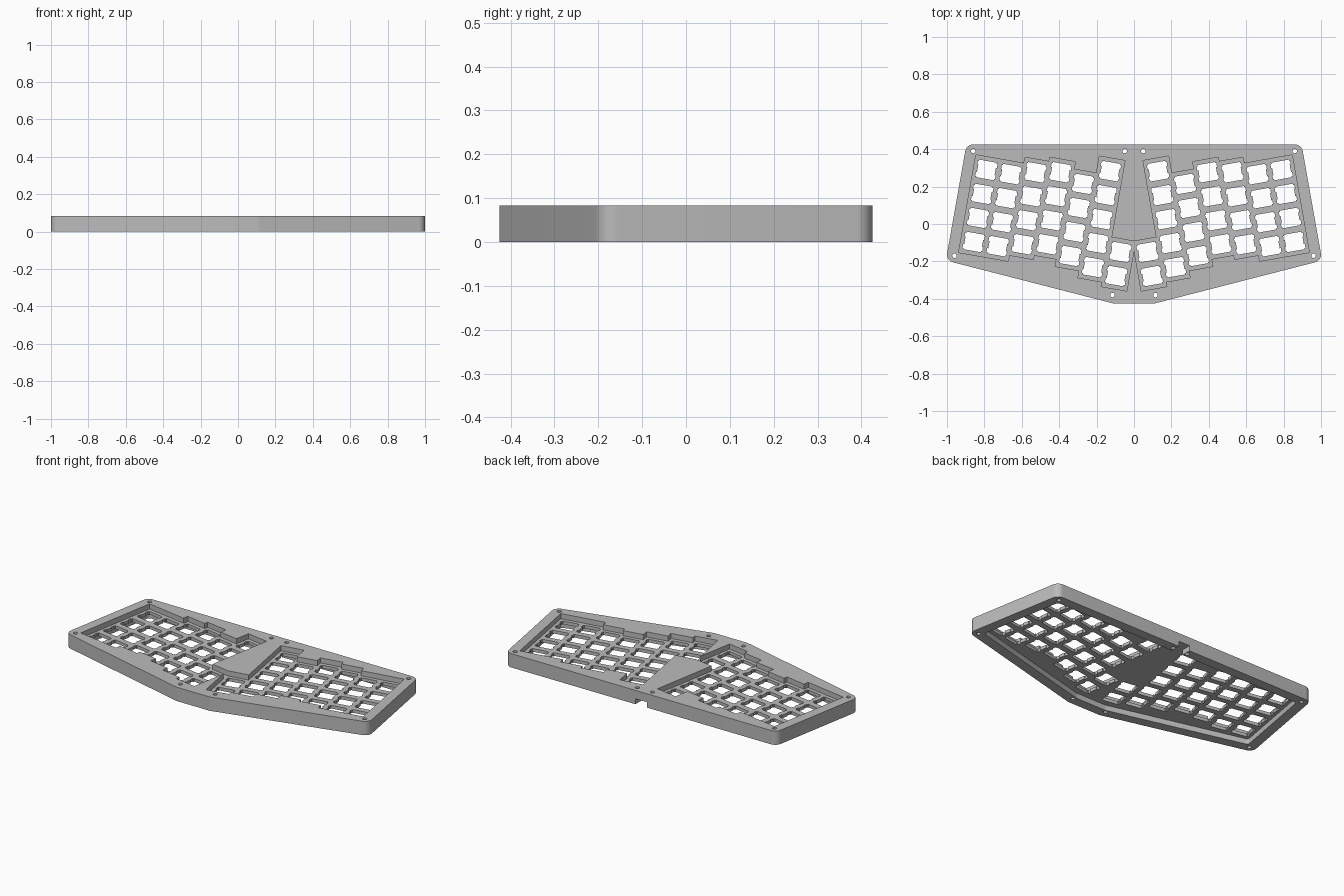
import bpy, bmesh, math
from mathutils import Vector

cube = bpy.data.objects.get("Cube")
if cube:
    bpy.data.objects.remove(cube, do_unlink=True)

HEIGHT, CAVITY_TOP, PLATE_TOP = 0.083, 0.033, 0.052
PITCH, TILT = 0.1303, math.radians(10)
ACROSS = Vector((math.cos(TILT), -math.sin(TILT)))
UP = Vector((math.sin(TILT), math.cos(TILT)))
FIRST_KEY = Vector((-0.789, 0.289))
# stagger, first row, last row for each column, outermost to innermost
COLUMNS = [(0, 0, 3), (0, 0, 3), (0.033, 0, 3), (0.056, 0, 3),
           (0.016, 0, 3), (-0.022, -1, 3), (-0.047, 2, 3)]


def prism(bm, points, z0, z1):
    """Closed prism over a 2D outline."""
    face = bm.faces.new([bm.verts.new((p[0], p[1], z0)) for p in points])
    top = bmesh.ops.extrude_face_region(bm, geom=[face])["geom"]
    moved = [v for v in top if isinstance(v, bmesh.types.BMVert)]
    bmesh.ops.translate(bm, verts=moved, vec=(0, 0, z1 - z0))


def make(name, bm):
    bmesh.ops.recalc_face_normals(bm, faces=bm.faces)
    mesh = bpy.data.meshes.new(name)
    bm.to_mesh(mesh)
    bm.free()
    obj = bpy.data.objects.new(name, mesh)
    bpy.context.collection.objects.link(obj)
    return obj


def fillet(points, radius, steps=8):
    """Round every corner of a convex outline."""
    out = []
    for i, p in enumerate(points):
        a = (points[i - 1] - p).normalized()
        b = (points[(i + 1) % len(points)] - p).normalized()
        half = a.angle(b) / 2
        centre = p + (a + b).normalized() * radius / math.sin(half)
        reach = radius / math.tan(half)
        start, end = p + a * reach - centre, p + b * reach - centre
        for k in range(steps + 1):
            t = k / steps
            out.append(centre + (start * (1 - t) + end * t).normalized() * radius)
    return out


def inset(points, d):
    """Move every edge of a convex outline inwards."""
    out = []
    for i, p in enumerate(points):
        a = (points[i - 1] - p).normalized()
        b = (points[(i + 1) % len(points)] - p).normalized()
        out.append(p + (a + b).normalized() * d / math.sin(a.angle(b) / 2))
    return out


def tilted(centre, offsets, side):
    """Offsets in the key grid's own directions, mirrored for the other half."""
    pts = [centre + ACROSS * u + UP * v for u, v in offsets]
    return [Vector((p.x * side, p.y)) for p in pts]


def key_centre(col, row):
    return FIRST_KEY + ACROSS * PITCH * col + UP * (COLUMNS[col][0] - PITCH * row)


# Case body
right = [Vector(p) for p in ((0.11, -0.425), (1.006, -0.195), (0.896, 0.425))]
outline = right + [Vector((-p.x, p.y)) for p in reversed(right)]
bm = bmesh.new()
prism(bm, fillet(outline, 0.042), 0, HEIGHT)
case = make("keyboard_case", bm)

# Underside cavity
bm = bmesh.new()
prism(bm, fillet(inset(outline, 0.06), 0.015, 4), -0.02, CAVITY_TOP)
cutters = [make("cavity_cutter", bm)]

# Cable notch through the back wall
bm = bmesh.new()
prism(bm, [(-0.038, 0.34), (0.038, 0.34), (0.038, 0.5), (-0.038, 0.5)], -0.03, 0.0325)
cutters.append(make("cable_notch_cutter", bm))

# Stepped recess around the keys, one block per column
EDGE = 0.0695
for side in (1, -1):
    for col, (shift, first, last) in enumerate(COLUMNS):
        bm = bmesh.new()
        drop = -PITCH * (last - first) - EDGE
        block = [(-EDGE, drop), (EDGE, drop), (EDGE, EDGE), (-EDGE, EDGE)]
        prism(bm, tilted(key_centre(col, first), block, side), PLATE_TOP, 0.12)
        cutters.append(make("recess_cutter", bm))

# Notched switch openings
W, N, LOW, HIGH = 0.0477, 0.0535, 0.02, 0.041
edge = [(W, -W), (W, -HIGH), (N, -HIGH), (N, -LOW), (W, -LOW),
        (W, LOW), (N, LOW), (N, HIGH), (W, HIGH), (W, W)]
opening = edge + [(-u, -v) for u, v in edge]
bm = bmesh.new()
for side in (1, -1):
    for col, (shift, first, last) in enumerate(COLUMNS):
        for row in range(first, last + 1):
            prism(bm, tilted(key_centre(col, row), opening, side), -0.05, 0.15)

# Screw holes
for x, y in ((0.05, 0.39), (0.86, 0.39), (0.96, -0.17), (0.115, -0.38)):
    for side in (1, -1):
        ring = [(side * x + 0.012 * math.cos(k * math.tau / 20),
                 y + 0.012 * math.sin(k * math.tau / 20)) for k in range(20)]
        prism(bm, ring, -0.05, 0.15)
cutters.append(make("hole_cutter", bm))

# Cut the case
bpy.context.view_layer.objects.active = case
for cutter in cutters:
    mod = case.modifiers.new("cut", "BOOLEAN")
    mod.operation, mod.solver, mod.object = "DIFFERENCE", "EXACT", cutter
    bpy.ops.object.modifier_apply(modifier=mod.name)
    bpy.data.objects.remove(cutter, do_unlink=True)

# Material and shading
grey = bpy.data.materials.new("case_grey")
grey.use_nodes = True
colour = (0.5, 0.5, 0.5, 1)
grey.diffuse_color = colour
grey.node_tree.nodes["Principled BSDF"].inputs["Base Color"].default_value = colour
case.data.materials.clear()
case.data.materials.append(grey)
bpy.ops.object.select_all(action="DESELECT")
case.select_set(True)
bpy.ops.object.shade_smooth_by_angle(angle=math.radians(30))
